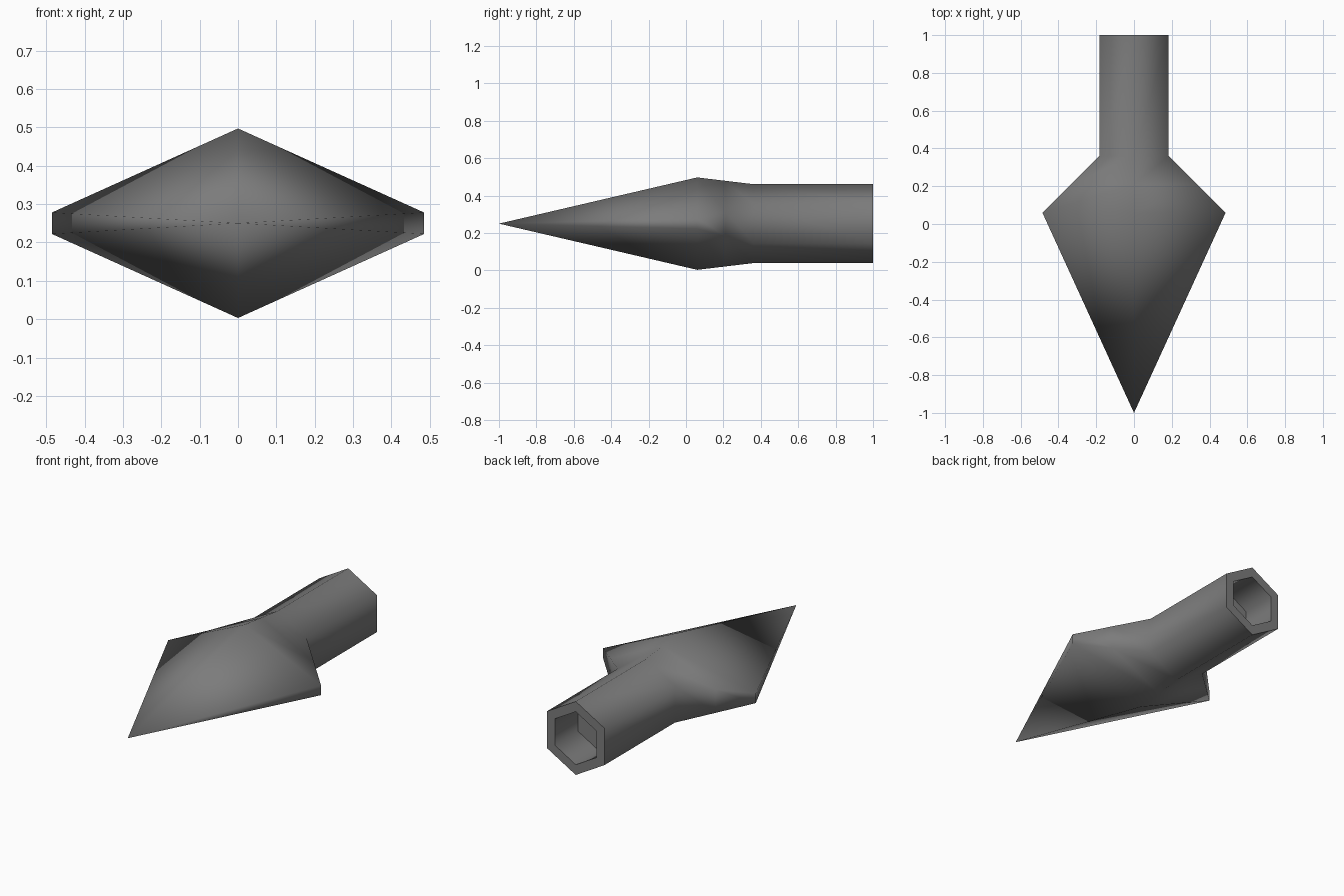
import bpy
import bmesh
import math

cube = bpy.data.objects.get("Cube")
if cube:
    bpy.data.objects.remove(cube, do_unlink=True)

MID_Z = 0.25

# Single dark metal colour
metal = bpy.data.materials.new("dark_metal")
metal.use_nodes = True
colour = (0.2, 0.2, 0.2, 1)
metal.diffuse_color = colour
metal.node_tree.nodes["Principled BSDF"].inputs["Base Color"].default_value = colour

bm = bmesh.new()


def hex_ring(y, half_width, side_height, peak):
    """Six-sided section: peaks above and below, short upright sides."""
    w, s, p = half_width, side_height, peak
    section = [(0, p), (w, s), (w, -s), (0, -p), (-w, -s), (-w, s)]
    return [bm.verts.new((x, y, MID_Z + z)) for x, z in section]


def bridge(a, b):
    for i in range(6):
        j = (i + 1) % 6
        bm.faces.new((a[i], a[j], b[j], b[i]))


def round_hex(y, r):
    return hex_ring(y, r * math.cos(math.pi / 6), r / 2, r)


# Blade, flaring from the tip and narrowing into the shaft
tip = bm.verts.new((0, -1, MID_Z))
widest = hex_ring(0.06, 0.485, 0.028, 0.247)
shoulder = hex_ring(0.21, 0.334, 0.067, 0.229)
neck = round_hex(0.36, 0.211)
for i in range(6):
    bm.faces.new((tip, widest[(i + 1) % 6], widest[i]))

# Hollow shaft: outer wall, rim, socket wall and socket floor
rings = [widest, shoulder, neck, round_hex(1, 0.211),
         round_hex(1, 0.152), round_hex(0.79, 0.152)]
for a, b in zip(rings, rings[1:]):
    bridge(a, b)
bm.faces.new(rings[-1])
bmesh.ops.recalc_face_normals(bm, faces=bm.faces)

mesh = bpy.data.meshes.new("spearhead")
bm.to_mesh(mesh)
bm.free()
mesh.materials.append(metal)
spearhead = bpy.data.objects.new("spearhead", mesh)
bpy.context.collection.objects.link(spearhead)

# Soft shading everywhere except the rim and socket floor
bpy.ops.object.select_all(action="DESELECT")
spearhead.select_set(True)
bpy.context.view_layer.objects.active = spearhead
bpy.ops.object.shade_smooth_by_angle(angle=math.radians(80))
